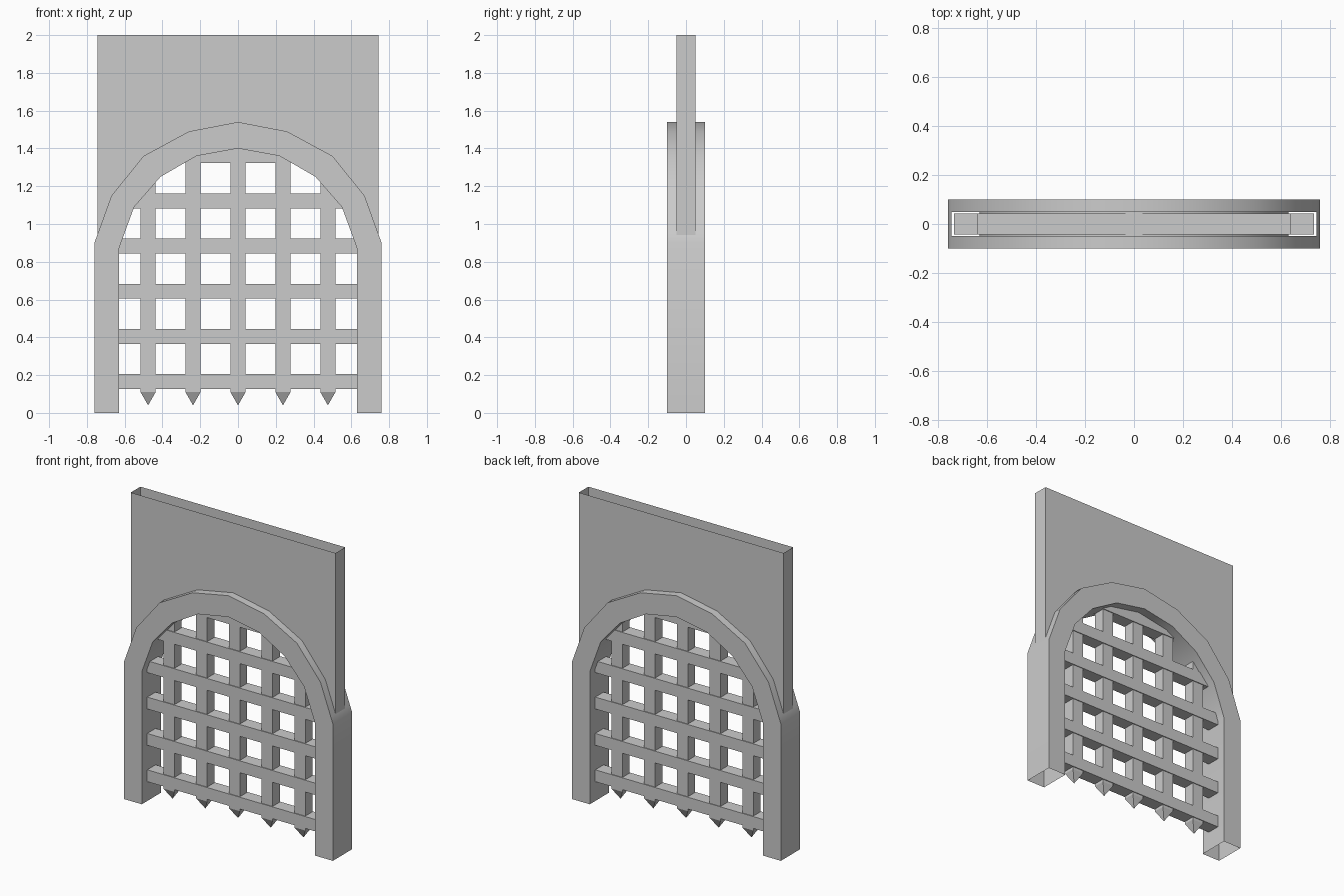
import bpy, bmesh
from math import radians

if "Cube" in bpy.data.objects:
    bpy.data.objects.remove(bpy.data.objects["Cube"])

D, S, TOP = 0.1, 0.05, 2.0          # arch half depth, housing half depth, full height
half_out = [(-.76, 0), (-.76, .9), (-.745, .942), (-.67, 1.15), (-.5, 1.36), (-.26, 1.49)]
half_in = [(-.63, 0), (-.63, .87), (-.617, .907), (-.55, 1.09), (-.41, 1.25), (-.22, 1.36)]


def mirrored(half, crown):
    return half + [(0, crown)] + [(-x, z) for x, z in reversed(half)]


OUT, INN = mirrored(half_out, 1.54), mirrored(half_in, 1.40)


def finish(name, bm, angle=None):
    bmesh.ops.remove_doubles(bm, verts=bm.verts, dist=1e-5)
    bmesh.ops.recalc_face_normals(bm, faces=bm.faces)
    me = bpy.data.meshes.new(name)
    bm.to_mesh(me)
    bm.free()
    ob = bpy.data.objects.new(name, me)
    bpy.context.collection.objects.link(ob)
    if angle:
        bpy.ops.object.select_all(action='DESELECT')
        ob.select_set(True)
        bpy.context.view_layer.objects.active = ob
        bpy.ops.object.shade_smooth_by_angle(angle=radians(angle))
    return ob


def quad(bm, *pts):
    bm.faces.new([bm.verts.new(p) for p in pts])


def strip(bm, a, b, y0, y1):
    quad(bm, (a[0], y0, a[1]), (b[0], y0, b[1]), (b[0], y1, b[1]), (a[0], y1, a[1]))


# Arch: hollow shell, open at the feet, slotted on top for the housing
bm = bmesh.new()
n = len(OUT) - 1
for i in range(n):
    a, b, c, d = OUT[i], OUT[i + 1], INN[i + 1], INN[i]
    for y in (-D, D):
        quad(bm, *[(p[0], y, p[1]) for p in (a, b, c, d)])
    strip(bm, d, c, -D, D)
    if i < 2 or i >= n - 2:
        strip(bm, a, b, -D, D)
    else:
        strip(bm, a, b, -D, -S)
        strip(bm, a, b, S, D)
finish("stone_arch", bm, 30)

# Housing: thin open sleeve rising out of the arch slot
bm = bmesh.new()
top_run = OUT[2:-2]
for a, b in zip(top_run, top_run[1:]):
    for y in (-S, S):
        quad(bm, (a[0], y, a[1]), (b[0], y, b[1]), (b[0], y, TOP), (a[0], y, TOP))
for x, z in (top_run[0], top_run[-1]):
    strip(bm, (x, z), (x, TOP), -S, S)
finish("gate_housing", bm)


def box(name, x, z0, z1, hx, hy, tip=None):
    bm = bmesh.new()
    lo = [bm.verts.new((x + sx * hx, sy * hy, z0)) for sx, sy in ((-1, -1), (1, -1), (1, 1), (-1, 1))]
    hi = [bm.verts.new((v.co.x, v.co.y, z1)) for v in lo]
    bm.faces.new(hi)
    point = bm.verts.new((x, 0, tip)) if tip is not None else None
    if point is None:
        bm.faces.new(lo)
    for i in range(4):
        j = (i + 1) % 4
        bm.faces.new((lo[i], lo[j], hi[j], hi[i]))
        if point:
            bm.faces.new((lo[j], lo[i], point))
    return finish(name, bm)


# Horizontal gate bars
for i in range(6):
    z = 0.127 + i * 0.239
    box("gate_crossbar", 0, z, z + 0.078, 0.735 if i < 5 else 0.64, 0.043)

# Upright gate bars ending in spikes
for i in range(-2, 3):
    box("gate_upright", i * 0.238, 0.11, 1.38, 0.04, 0.038, tip=0.04)
